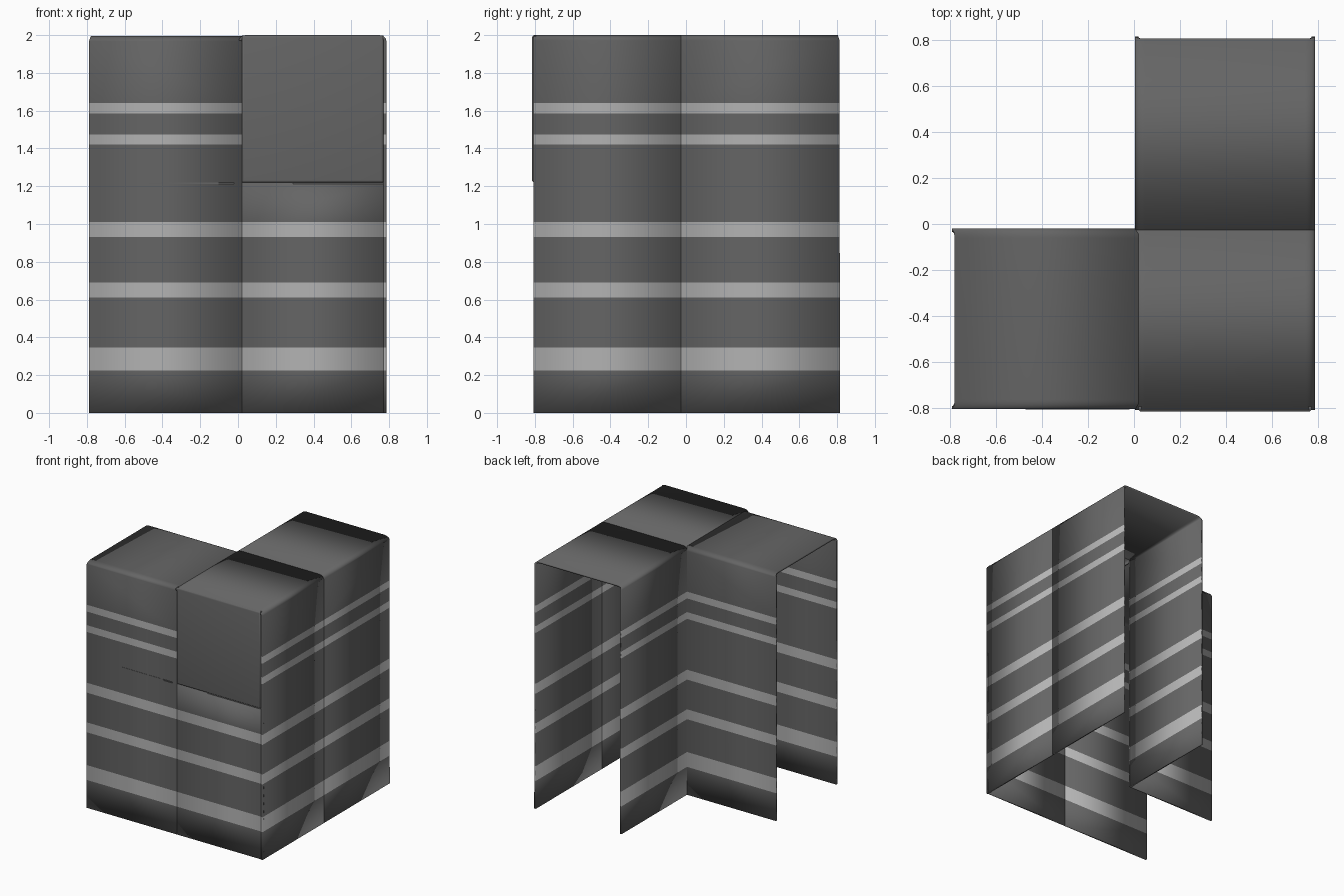
import bpy, bmesh, math

if "Cube" in bpy.data.objects:
    bpy.data.objects.remove(bpy.data.objects["Cube"])

T = 0.014  # sheet thickness
STRIPES = [(0.225, 0.345), (0.61, 0.69), (0.93, 1.01), (1.42, 1.475), (1.585, 1.64)]


def material(name, v):
    m = bpy.data.materials.new(name)
    m.diffuse_color = (v, v, v, 1)
    m.use_nodes = True
    m.node_tree.nodes["Principled BSDF"].inputs["Base Color"].default_value = m.diffuse_color
    return m


dark = material("dark_sheet", 0.13)
light = material("light_band", 0.45)


def corner(x, z, side, rx=0.035, rz=0.022, n=6):
    """Rounded fold from a wall (x) to the roof (z); side is +1 right, -1 left."""
    return [(x - side * rx * (1 - math.cos(a)), z - rz * (1 - math.sin(a)))
            for a in (i * math.pi / 2 / n for i in range(n + 1))]


def finish(name, bm):
    me = bpy.data.meshes.new(name)
    bm.to_mesh(me)
    bm.free()
    ob = bpy.data.objects.new(name, me)
    bpy.context.collection.objects.link(ob)
    me.materials.append(dark)
    me.materials.append(light)
    bpy.ops.object.select_all(action='DESELECT')
    bpy.context.view_layer.objects.active = ob
    ob.select_set(True)
    bpy.ops.object.shade_smooth_by_angle(angle=math.radians(35))
    return ob


def sheet(name, profile, axis, a, b, flare_a=0.0, flare_b=0.0):
    """Sweep a (side, z) profile along an axis, then cut and colour the bands.
    The roof sits back from the open end by the flare amount."""
    bm = bmesh.new()
    rows = []
    for s, z in profile:
        k = max(0.0, min(1.0, (z - 1.965) / 0.025))
        ends = (a + flare_a * k, b - flare_b * k)
        rows.append([bm.verts.new((e, s, z) if axis == 'x' else (s, e, z)) for e in ends])
    for p, q in zip(rows, rows[1:]):
        bm.faces.new((p[0], p[1], q[1], q[0]))
    for lo, hi in STRIPES:
        for z in (lo, hi):
            bmesh.ops.bisect_plane(bm, geom=bm.verts[:] + bm.edges[:] + bm.faces[:],
                                   plane_co=(0, 0, z), plane_no=(0, 0, 1))
    for f in bm.faces:
        z = f.calc_center_median().z
        f.material_index = int(any(lo < z < hi for lo, hi in STRIPES))
    ob = finish(name, bm)
    mod = ob.modifiers.new("thickness", 'SOLIDIFY')
    mod.thickness = T
    mod.offset = 0
    return ob


TOP = 2.0 - T / 2
XL, XR = 0.012, 0.778     # long wing walls
YF, YB = -0.797, -0.027   # short wing walls

# Long wing: right wall, roof and inner wall behind the junction
right_fold = [(XR, 0)] + corner(XR, TOP, 1)
left_fold = corner(XL, TOP, -1)[::-1] + [(XL, 0)]
sheet("long_wing_back", right_fold + left_fold, 'y', YB, 0.815, flare_b=0.01)
sheet("long_wing_front", right_fold + left_fold[:-1], 'y', -0.808, YB)

# Short wing: front wall, roof and back wall
back_fold = [(YB, 0)] + corner(YB, TOP - 0.004, 1)
front_fold = corner(YF, TOP - 0.004, -1)[::-1] + [(YF, 0)]
sheet("short_wing", back_fold + front_fold, 'x', -0.79, 0.02, flare_a=0.012)

# Lower front wall continuing under the end panel
sheet("lower_front_wall", [(YF, 0), (YF, 1.225)], 'x', 0.02, XR + T / 2)

# Plain panel closing the front end of the long wing
bm = bmesh.new()
bmesh.ops.create_cube(bm, size=1)
for v in bm.verts:
    v.co = (0.395 + v.co.x * 0.75, -0.804 + v.co.y * 0.022, 1.609 + v.co.z * 0.778)
bmesh.ops.bevel(bm, geom=[e for e in bm.edges if all(v.co.y < -0.81 for v in e.verts)],
                offset=0.012, segments=3, profile=0.5, affect='EDGES')
finish("front_end_panel", bm)

# Thin overlapping hems where the upper and lower sheets meet
for x0, x1 in ((-0.47, -0.02), (0.29, 0.77)):
    bm = bmesh.new()
    bmesh.ops.create_cube(bm, size=1)
    for v in bm.verts:
        v.co = ((x0 + x1) / 2 + v.co.x * (x1 - x0), -0.803 + v.co.y * 0.006, 1.217 + v.co.z * 0.008)
    finish("front_hem", bm)
